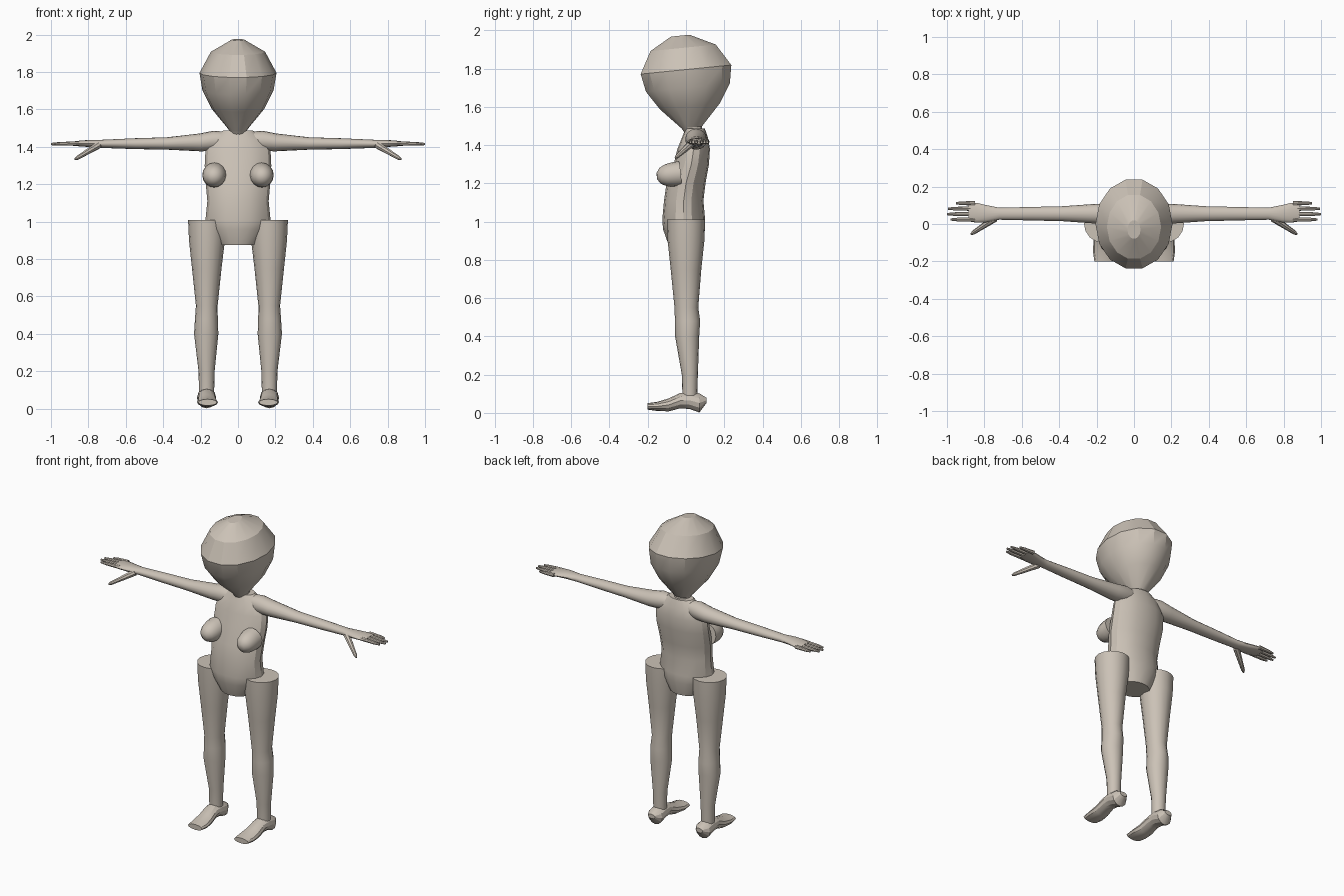
import bpy
import bmesh
import math
from mathutils import Vector

default_cube = bpy.data.objects.get("Cube")
if default_cube:
    bpy.data.objects.remove(default_cube, do_unlink=True)

# One matte clay colour for the whole figure
CLAY = (0.60, 0.54, 0.47, 1.0)
clay = bpy.data.materials.new("warm_grey_clay")
clay.use_nodes = True
clay.diffuse_color = CLAY
shader = next(n for n in clay.node_tree.nodes if n.type == "BSDF_PRINCIPLED")
shader.inputs["Base Color"].default_value = CLAY
shader.inputs["Roughness"].default_value = 0.8


def finish(name, bm, mirrored, angle):
    """Turn a bmesh into a shaded, optionally mirrored object."""
    bmesh.ops.recalc_face_normals(bm, faces=bm.faces)
    mesh = bpy.data.meshes.new(name)
    bm.to_mesh(mesh)
    bm.free()
    mesh.materials.append(clay)
    obj = bpy.data.objects.new(name, mesh)
    bpy.context.collection.objects.link(obj)
    bpy.ops.object.select_all(action="DESELECT")
    obj.select_set(True)
    bpy.context.view_layer.objects.active = obj
    bpy.ops.object.shade_smooth_by_angle(angle=math.radians(angle))
    if mirrored:
        obj.modifiers.new("Mirror", "MIRROR").use_axis[0] = True
    return obj


def skin_rings(bm, rings):
    """Bridge consecutive vertex rings and cap both ends."""
    count = len(rings[0])
    for lower, upper in zip(rings, rings[1:]):
        for i in range(count):
            j = (i + 1) % count
            bm.faces.new((lower[i], lower[j], upper[j], upper[i]))
    bm.faces.new(rings[0][::-1])
    bm.faces.new(rings[-1])


def loft(name, axis, sections, sides=16, mirrored=False, slope=0.0, angle=25):
    """Loft ellipses (position, centre u, centre v, radius u, radius v) along an axis."""
    place = {
        "x": lambda t, u, v: (t, u, v),
        "y": lambda t, u, v: (u, t, v),
        "z": lambda t, u, v: (u, v, t + slope * v),
    }[axis]
    bm = bmesh.new()
    rings = []
    for t, cu, cv, ru, rv in sections:
        ring = []
        for i in range(sides):
            a = math.tau * i / sides
            point = place(t, cu + ru * math.cos(a), cv + rv * math.sin(a))
            ring.append(bm.verts.new(point))
        rings.append(ring)
    skin_rings(bm, rings)
    return finish(name, bm, mirrored, angle)


def tapered_tube(name, start, end, profile, sides=8):
    """Mirrored round form from start to end; profile = (fraction, radius)."""
    start, end = Vector(start), Vector(end)
    turn = (end - start).to_track_quat("Z", "Y")
    bm = bmesh.new()
    rings = []
    for fraction, radius in profile:
        ring = []
        for i in range(sides):
            a = math.tau * i / sides
            offset = turn @ Vector((math.cos(a), math.sin(a), 0)) * radius
            ring.append(bm.verts.new(start.lerp(end, fraction) + offset))
        rings.append(ring)
    skin_rings(bm, rings)
    return finish(name, bm, True, 40)


# Large faceted head, its bands tipped up towards the back
loft("head", "z", [
    (1.46, 0, .04, .045, .045),
    (1.49, 0, .03, .05, .055),
    (1.60, 0, .02, .14, .16),
    (1.70, 0, .01, .19, .225),
    (1.795, 0, 0, .206, .243),
    (1.91, 0, -.015, .145, .175),
    (1.975, 0, -.03, .035, .05),
], sides=14, slope=.1)

# Torso, from flat pelvis base to collar
loft("torso", "z", [
    (.875, 0, -.005, .1, .085),
    (.96, 0, -.01, .153, .11),
    (1.01, 0, -.012, .174, .112),
    (1.11, 0, -.012, .164, .103),
    (1.20, 0, 0, .172, .102),
    (1.30, 0, .028, .178, .092),
    (1.38, 0, .04, .174, .085),
    (1.44, 0, .047, .145, .068),
    (1.487, 0, .048, .08, .05),
])

# Chest forms
tapered_tube("chest_form", (.125, -.03, 1.25), (.13, -.152, 1.237), [
    (0, .066), (.3, .064), (.6, .058), (.85, .043), (1, .018),
], sides=16)

# Legs with flat tops, knee and calf swell
loft("leg", "z", [
    (.07, .168, .02, .04, .038),
    (.20, .168, .02, .043, .042),
    (.40, .17, .006, .065, .063),
    (.48, .169, .008, .061, .066),
    (.55, .167, .002, .058, .062),
    (.75, .167, 0, .079, .08),
    (.90, .166, 0, .096, .096),
    (1.01, .165, 0, .102, .1),
], mirrored=True)

# Feet, from heel to blunt toe
loft("foot", "y", [
    (.107, .168, .065, .025, .014),
    (.07, .168, .052, .05, .05),
    (.02, .168, .065, .05, .045),
    (-.03, .168, .064, .046, .04),
    (-.09, .166, .042, .051, .034),
    (-.15, .163, .034, .056, .024),
    (-.2, .162, .034, .05, .017),
], sides=12, mirrored=True)

# Arms running out to the palm
loft("arm", "x", [
    (.06, .05, 1.435, .045, .045),
    (.13, .052, 1.432, .056, .054),
    (.20, .055, 1.424, .053, .048),
    (.38, .055, 1.418, .04, .033),
    (.55, .055, 1.417, .036, .029),
    (.72, .055, 1.416, .032, .022),
    (.79, .055, 1.418, .046, .019),
    (.84, .06, 1.418, .053, .016),
    (.885, .064, 1.417, .05, .011),
], mirrored=True, angle=40)

# Four fingers
finger_taper = [(0, .012), (.7, .010), (1, .006)]
finger_names = ["index_finger", "middle_finger", "ring_finger", "little_finger"]
for i, (name, tip) in enumerate(zip(finger_names, (.98, 1.0, .995, .952))):
    y = .024 + i * .029
    tapered_tube(name, (.85, y, 1.418), (tip, y, 1.415), finger_taper)

# Thumb dropping forward from the wrist
tapered_tube("thumb", (.745, .03, 1.41), (.872, -.055, 1.333),
             [(0, .02), (.4, .016), (.9, .011), (1, .005)])
